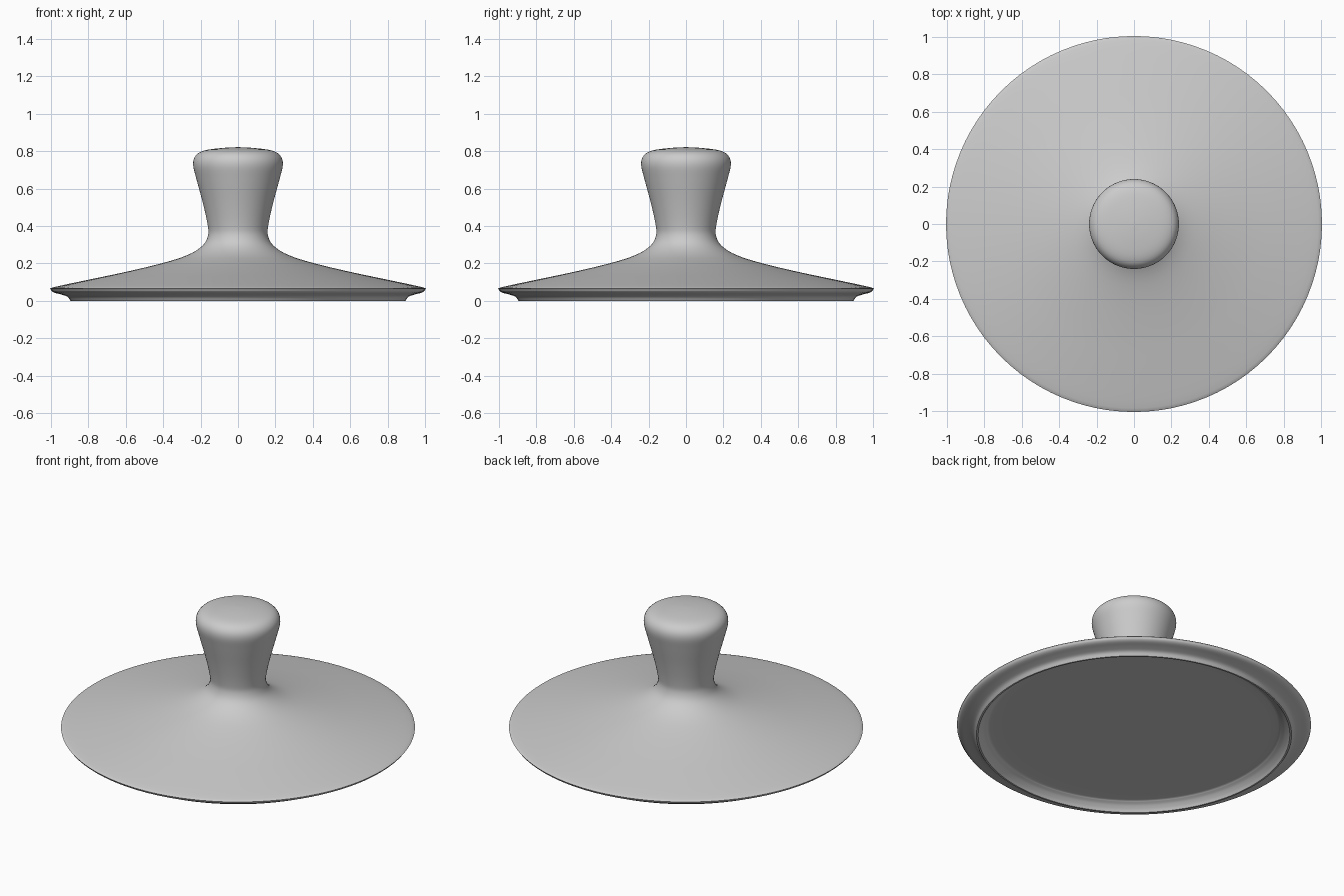
import bpy, bmesh, math
from mathutils import Vector

if "Cube" in bpy.data.objects:
    bpy.data.objects.remove(bpy.data.objects["Cube"])


def smooth_curve(pts, steps=4):
    """Catmull-Rom curve through profile points (radius, height)."""
    p = [Vector(q) for q in pts]
    p = [2 * p[0] - p[1]] + p + [2 * p[-1] - p[-2]]
    out = []
    for a, b, c, d in zip(p, p[1:], p[2:], p[3:]):
        for i in range(steps):
            t = i / steps
            out.append(0.5 * (2 * b + (c - a) * t + (2 * a - 5 * b + 4 * c - d) * t**2
                              + (3 * b - a - 3 * c + d) * t**3))
    return out + [p[-2]]


def lathe(name, profile, sides=96):
    """Revolve a profile that starts and ends on the z axis."""
    bm = bmesh.new()
    rings = []
    for r, z in profile:
        if r < 1e-4:
            rings.append([bm.verts.new((0, 0, z))] * sides)
        else:
            rings.append([bm.verts.new((r * math.cos(2 * math.pi * i / sides),
                                        r * math.sin(2 * math.pi * i / sides), z))
                          for i in range(sides)])
    for lo, hi in zip(rings, rings[1:]):
        for i in range(sides):
            j = (i + 1) % sides
            bm.faces.new(list(dict.fromkeys((lo[i], lo[j], hi[j], hi[i]))))
    bmesh.ops.recalc_face_normals(bm, faces=bm.faces)
    mesh = bpy.data.meshes.new(name)
    bm.to_mesh(mesh)
    bm.free()
    ob = bpy.data.objects.new(name, mesh)
    bpy.context.collection.objects.link(ob)
    bpy.context.view_layer.objects.active = ob
    ob.select_set(True)
    bpy.ops.object.shade_smooth_by_angle(angle=math.radians(40))
    return ob


# Shallow recess under the lid, out to the seating edge
underside = smooth_curve([(0, 0.05), (0.4, 0.05), (0.78, 0.05), (0.84, 0.042),
                          (0.87, 0.02), (0.885, 0)])
# Seating edge, overhanging rim, sloped lid and flared knob
outside = smooth_curve([(0.895, 0), (0.912, 0.022), (0.945, 0.034), (0.985, 0.045),
                        (1.0, 0.06), (0.985, 0.073), (0.8, 0.113), (0.6, 0.155),
                        (0.4, 0.203), (0.27, 0.245), (0.19, 0.295), (0.16, 0.35),
                        (0.163, 0.41), (0.187, 0.52), (0.222, 0.65), (0.24, 0.73),
                        (0.225, 0.778), (0.18, 0.804), (0.09, 0.817), (0, 0.822)])
lathe("lid_with_knob", underside + outside)
